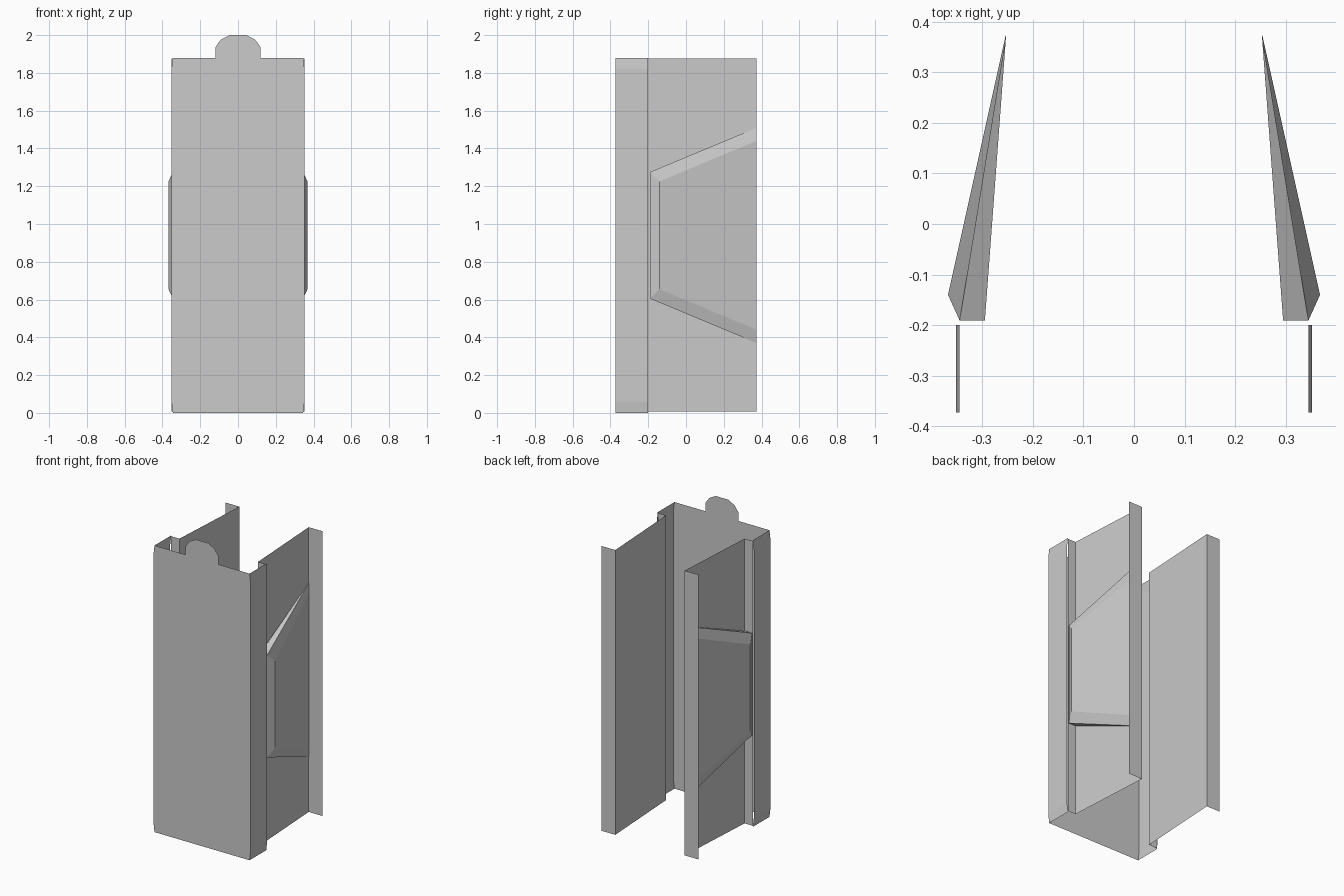
import bpy
import bmesh

cube = bpy.data.objects.get("Cube")
if cube:
    bpy.data.objects.remove(cube, do_unlink=True)

GREY = (0.6, 0.6, 0.6, 1.0)
grey = bpy.data.materials.new("plain grey")
grey.use_nodes = True
grey.diffuse_color = GREY
grey.node_tree.nodes["Principled BSDF"].inputs["Base Color"].default_value = GREY

FRONT, STEP, BACK = -0.373, -0.2, 0.373
TOP, CHAMFER, OUT, TUCK = 1.88, 0.06, 0.352, 0.345
WALL_LOW, WALL_HIGH = 0.007, 1.875


def make(name, faces, mirrored=True):
    """Build a sheet object from faces given as lists of points."""
    bm = bmesh.new()
    for points in faces:
        bm.faces.new([bm.verts.new(p) for p in points])
    bmesh.ops.remove_doubles(bm, verts=bm.verts, dist=0.0005)
    mesh = bpy.data.meshes.new(name)
    bm.to_mesh(mesh)
    bm.free()
    mesh.materials.append(grey)
    obj = bpy.data.objects.new(name, mesh)
    bpy.context.collection.objects.link(obj)
    if mirrored:
        mod = obj.modifiers.new("mirror", 'MIRROR')
        mod.use_mirror_merge = False
    return obj


def upright(path, low, high):
    """Vertical strips standing on a plan path."""
    return [[(*a, low), (*b, low), (*b, high), (*a, high)]
            for a, b in zip(path, path[1:])]


# Front plate with clipped corners and a rounded tab on top
half = [(TUCK, 0), (OUT, CHAMFER), (OUT, TOP - CHAMFER), (TUCK, TOP),
        (0.12, TOP), (0.12, 1.935), (0.092, 1.975), (0.045, 2.0)]
outline = half + [(-x, z) for x, z in reversed(half)]
make("front_plate", [[(x, FRONT, z) for x, z in outline]], mirrored=False)

# Front side returns, tucked in slightly at both ends
rows = half[:4]
make("side_return", [[(x, FRONT, z), (x, STEP, z), (u, STEP, w), (u, FRONT, w)]
                     for (x, z), (u, w) in zip(rows, rows[1:])])

# Inward step, tapering side wall and outward back flange
make("side_wall", upright([(TUCK, STEP), (0.285, STEP), (0.252, BACK),
                           (OUT, BACK)], WALL_LOW, WALL_HIGH))

# Wedge-shaped raised panel outside each wall, symmetric about mid height
MID, LIP = 0.94, -0.191


def edge(s):
    """Corner points of the panel above (s=1) or below (s=-1) mid height."""
    return [(0.295, LIP, MID + s * 0.335), (TUCK, LIP, MID + s * 0.335),
            (0.368, -0.14, MID + s * 0.285), (0.254, BACK, MID + s * 0.5),
            (0.253, BACK, MID + s * 0.57)]


up, down = edge(1), edge(-1)
panel = [[down[i], down[i + 1], up[i + 1], up[i]] for i in range(3)]
for base, lip, crest, tail, tip in (up, down):
    panel += [[base, lip, tip], [lip, crest, tail, tip]]
wedge = make("raised_panel", panel)
bm = bmesh.new()
bm.from_mesh(wedge.data)
bmesh.ops.recalc_face_normals(bm, faces=bm.faces)
bm.to_mesh(wedge.data)
bm.free()
